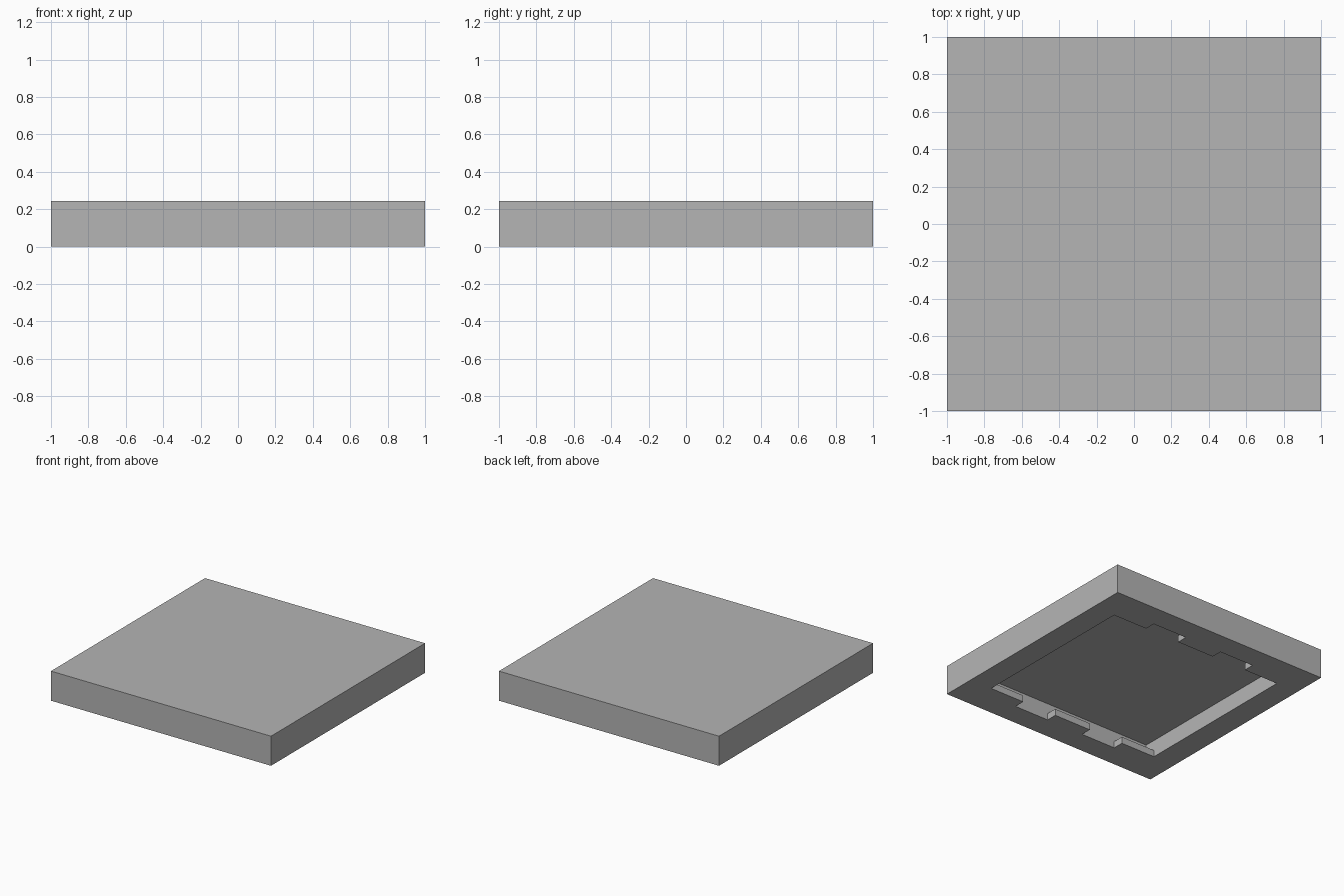
import bpy
import bmesh
from mathutils import Vector

cube = bpy.data.objects.get("Cube")
if cube:
    bpy.data.objects.remove(cube, do_unlink=True)

HEIGHT = 0.243                    # slab height
DEPTH = 0.14                      # recess depth
HALF_X, HALF_Y = 0.80, 0.81       # recess half sizes
LIP_Y, LIP_HEIGHT = 0.72, 0.055   # inner edge and thickness of the lips
NOTCH_IN, NOTCH_OUT = 0.17, 0.485 # notch span on each side of the centre

grey = bpy.data.materials.new("plain_grey")
grey.use_nodes = True
colour = (0.46, 0.46, 0.46, 1)
grey.diffuse_color = colour
grey.node_tree.nodes["Principled BSDF"].inputs["Base Color"].default_value = colour


def add_box(bm, low, high):
    """Add a box between two corners and return its vertices."""
    low, high = Vector(low), Vector(high)
    verts = bmesh.ops.create_cube(bm, size=1)["verts"]
    for v in verts:
        v.co = (low + high) / 2 + v.co * (high - low)
    return verts


def finish(bm, name):
    bmesh.ops.recalc_face_normals(bm, faces=bm.faces)
    mesh = bpy.data.meshes.new(name)
    bm.to_mesh(mesh)
    bm.free()
    mesh.materials.append(grey)
    obj = bpy.data.objects.new(name, mesh)
    bpy.context.collection.objects.link(obj)
    return obj


# Slab with a rectangular recess sunk into its underside
bm = bmesh.new()
add_box(bm, (-1, -1, 0), (1, 1, HEIGHT))
bm.normal_update()
bottom = min(bm.faces, key=lambda f: f.calc_center_median().z)
bmesh.ops.inset_individual(bm, faces=[bottom], thickness=0.1)
for v in bottom.verts:
    v.co.x = HALF_X if v.co.x > 0 else -HALF_X
    v.co.y = HALF_Y if v.co.y > 0 else -HALF_Y
roof = bmesh.ops.extrude_discrete_faces(bm, faces=[bottom])["faces"][0]
for v in roof.verts:
    v.co.z = DEPTH
finish(bm, "slab")

# Retaining lips along the front and back of the recess, with notches between
spans = [(-HALF_X, -NOTCH_OUT), (-NOTCH_IN, NOTCH_IN), (NOTCH_OUT, HALF_X)]
for side, edges in (("front", (-HALF_Y, -LIP_Y)), ("back", (LIP_Y, HALF_Y))):
    bm = bmesh.new()
    for x0, x1 in spans:
        add_box(bm, (x0, edges[0], 0), (x1, edges[1], LIP_HEIGHT))
    finish(bm, side + "_lips")
